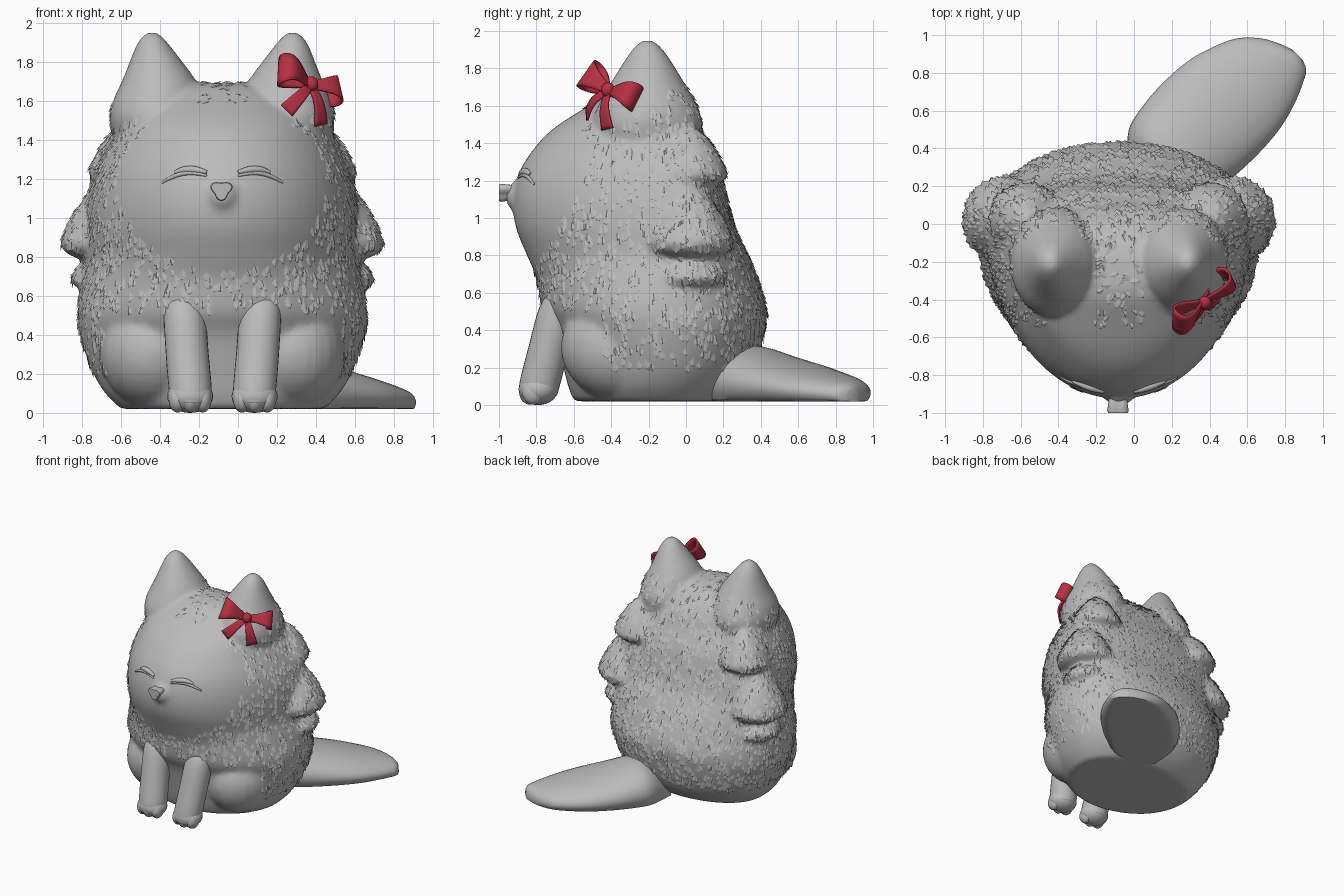
import bpy, bmesh, math, random
from mathutils import Vector
from mathutils.bvhtree import BVHTree

random.seed(4)
if "Cube" in bpy.data.objects:
    bpy.data.objects.remove(bpy.data.objects["Cube"])

CX = -0.08  # symmetry plane of the sitting animal


def material(name, rgb):
    m = bpy.data.materials.new(name)
    m.use_nodes = True
    m.diffuse_color = (*rgb, 1)
    m.node_tree.nodes["Principled BSDF"].inputs["Base Color"].default_value = (*rgb, 1)
    return m


GREY = material("soft grey", (0.5, 0.5, 0.5))
RED = material("ribbon red", (0.48, 0.03, 0.055))


def finish(name, bm, mat, smooth=True):
    me = bpy.data.meshes.new(name)
    bmesh.ops.recalc_face_normals(bm, faces=bm.faces)
    bm.to_mesh(me)
    bm.free()
    ob = bpy.data.objects.new(name, me)
    bpy.context.collection.objects.link(ob)
    me.materials.append(mat)
    for p in me.polygons:
        p.use_smooth = smooth
    return ob


def select(ob):
    bpy.ops.object.select_all(action='DESELECT')
    ob.select_set(True)
    bpy.context.view_layer.objects.active = ob


def loft(bm, rings):
    loops = [[bm.verts.new(p) for p in ring] for ring in rings]
    n = len(loops[0])
    for a, b in zip(loops, loops[1:]):
        for i in range(n):
            j = (i + 1) % n
            bm.faces.new((a[i], a[j], b[j], b[i]))
    bm.faces.new(loops[0])
    bm.faces.new(loops[-1])


def smooth_rows(rows, steps=4):
    # Catmull-Rom rows between the given ones
    out = []
    for i in range(len(rows) - 1):
        a, b, c, d = (rows[max(0, min(len(rows) - 1, i + k))] for k in (-1, 0, 1, 2))
        for t in [k / steps for k in range(steps)]:
            out.append([q + .5 * t * (r - p + t * (2 * p - 5 * q + 4 * r - s + t * (3 * (q - r) + s - p)))
                        for p, q, r, s in zip(a, b, c, d)])
    return out + [rows[-1]]


def angles(n):
    return [2 * math.pi * i / n for i in range(n)]


def blob(bm, centre, radii, flare=0):
    # Ellipsoid; flare turns it into a drooping tuft, wide and blunt below
    vs = bmesh.ops.create_uvsphere(bm, u_segments=24, v_segments=16, radius=1)["verts"]
    for v in vs:
        k = 1 - flare * v.co.z
        z = v.co.z * (.5 if flare and v.co.z < 0 else 1)
        v.co = Vector((v.co.x * k * radii[0], v.co.y * k * radii[1], z * radii[2])) + Vector(centre)


# Body and head: height, half width, front, widest point, back
bm = bmesh.new()
profile = [
    (.02, .52, -.60, -.15, .20), (.10, .60, -.63, -.15, .30), (.22, .67, -.66, -.12, .37),
    (.40, .73, -.71, -.10, .42), (.52, .74, -.77, -.10, .43), (.68, .72, -.80, -.05, .38),
    (.80, .70, -.85, 0, .33), (.95, .70, -.91, 0, .26), (1.1, .69, -.925, 0, .22),
    (1.25, .65, -.89, -.02, .18), (1.4, .58, -.79, -.05, .11), (1.5, .53, -.68, -.08, .07),
    (1.6, .42, -.52, -.14, 0), (1.66, .28, -.42, -.2, -.08), (1.69, .12, -.34, -.25, -.18)]
rings = []
for z, hw, yf, yc, yb in smooth_rows(profile):
    ring = []
    for a in angles(64):
        c, s = math.cos(a), math.sin(a)
        y = yc + (s ** .85 * (yb - yc) if s > 0 else s * (yc - yf))
        ring.append((CX + c * hw, y, z))
    rings.append(ring)
loft(bm, rings)

# Ears, side tufts and haunches, on both sides
ear = [(1.35, .34, .20, .24), (1.5, .34, .235, .29), (1.6, .335, .225, .265), (1.7, .325, .19, .21),
       (1.8, .34, .135, .15), (1.88, .355, .088, .098), (1.93, .36, .05, .055), (1.95, .36, .02, .025)]
for side in (-1, 1):
    loft(bm, [[(CX + side * cx + rx * math.cos(a), -.205 + ry * math.sin(a), z) for a in angles(36)]
              for z, cx, rx, ry in smooth_rows(ear)])
    blob(bm, (CX + side * .49, .02, 1.27), (.185, .19, .22), .4)
    blob(bm, (CX + side * .60, .02, .91), (.215, .22, .27), .4)
    blob(bm, (CX + side * .575, .02, .69), (.20, .20, .14), .2)
    blob(bm, (CX + side * .36, -.36, .31), (.27, .31, .285))
blob(bm, (CX, -.895, 1.115), (.08, .07, .085))  # muzzle
body = finish("body", bm, GREY)

# Fuse the parts into one soft skin
select(body)
remesh = body.modifiers.new("fuse", 'REMESH')
remesh.mode = 'VOXEL'
remesh.voxel_size = .018
remesh.use_smooth_shade = True
soft = body.modifiers.new("soften", 'SMOOTH')
soft.factor = .5
soft.iterations = 7
for m in ("fuse", "soften"):
    bpy.ops.object.modifier_apply(modifier=m)
skin = BVHTree.FromPolygons([v.co for v in body.data.vertices], [p.vertices[:] for p in body.data.polygons])


def furry(p, n):
    if p.z < .2 or p.z > 1.72 or n.z < -.75:
        return False
    if p.y < -.3 and ((p.x - CX) / .53) ** 2 + ((p.z - 1.16) / .43) ** 2 < 1:
        return False
    if p.y < -.45 and p.z < .52:
        return False
    ear_zone = p.z > 1.5 and abs(abs(p.x - CX) - .34) < .22
    return not ear_zone or p.y > -.1


# Fur: flat locks whose tips lift slightly off the coat
bm = bmesh.new()
spots = [p for p in body.data.polygons if furry(p.center, p.normal)]
for p in random.sample(spots, min(2600, len(spots))):
    n = p.normal
    down = Vector((random.uniform(-.4, .4), .1, -1))
    down = (down - n * down.dot(n)).normalized()
    across = n.cross(down)
    size = random.uniform(.04, .065)
    c = p.center
    root = bm.verts.new(c - down * size * .7 - n * .003)
    tip = bm.verts.new(c + down * size * .5 + n * .011)
    left, right = (bm.verts.new(c + across * s * size * .4 - n * .001) for s in (-1, 1))
    for tri in ((root, left, tip), (root, tip, right), (left, root, right), (left, right, tip)):
        bm.faces.new(tri)
finish("fur_locks", bm, GREY, smooth=False)

# Front legs with toed paws
leg = [(.62, .20, -.64, .08), (.52, .195, -.68, .105), (.3, .18, -.735, .11), (.12, .165, -.78, .11), (.05, .165, -.79, .1)]
for side, label in ((-1, "right"), (1, "left")):
    bm = bmesh.new()
    loft(bm, [[(CX + side * cx + r * math.cos(a), cy + r * math.sin(a), z) for a in angles(28)]
              for z, cx, cy, r in smooth_rows(leg)])
    blob(bm, (CX + side * .165, -.79, .085), (.118, .105, .085))
    for toe in (-1, 0, 1):
        blob(bm, (CX + side * .165 + toe * .064, -.832 + abs(toe) * .016, .068), (.046, .06, .066))
    finish(label + "_front_leg", bm, GREY)

# Tail lying on the ground, flat underneath: distance, sideways shift, half width, height
tail = [(.15, -.11, .08, .1), (.25, -.11, .19, .22), (.33, -.11, .26, .28), (.42, -.11, .29, .295),
        (.6, -.11, .31, .25), (.8, -.105, .305, .205), (.95, -.095, .275, .17), (1.08, -.085, .225, .14),
        (1.17, -.06, .16, .115), (1.22, -.03, .1, .095), (1.245, -.02, .04, .07)]
forward, sideways = Vector((.707, .707, 0)), Vector((.707, -.707, 0))
bm = bmesh.new()
loft(bm, [[forward * s + sideways * (v + w * math.cos(a)) +
           Vector((0, 0, .02 + max(0, h * (.35 + .65 * math.sin(a))))) for a in angles(36)]
          for s, v, w, h in smooth_rows(tail, 3)])
tail_ob = finish("tail", bm, GREY)
select(tail_ob)
bpy.ops.object.shade_smooth_by_angle(angle=math.radians(40))


# Closed eyes: a lid and a lash line lying on the face
def face_curve(name, pts, radius):
    cu = bpy.data.curves.new(name, 'CURVE')
    cu.dimensions = '3D'
    cu.bevel_depth = radius
    cu.bevel_resolution = 3
    cu.use_fill_caps = True
    sp = cu.splines.new('POLY')
    sp.points.add(len(pts) - 1)
    for i, (x, z) in enumerate(pts):
        hit = skin.ray_cast(Vector((x, -2, z)), Vector((0, 1, 0)))[0]
        sp.points[i].co = (*hit, 1)
        sp.points[i].radius = .45 + .55 * math.sin(math.pi * i / (len(pts) - 1))
    ob = bpy.data.objects.new(name, cu)
    bpy.context.collection.objects.link(ob)
    cu.materials.append(GREY)


for side, label in ((-1, "right"), (1, "left")):
    steps = [i / 14 for i in range(15)]
    arc = [(CX + side * (.08 + .23 * t), 1.215 - .035 * t + .03 * math.sin(math.pi * t)) for t in steps]
    face_curve(label + "_lash_line", arc, .012)
    face_curve(label + "_eyelid", [(x, z + .018) for x, z in arc[:11]], .02)

# Nose: rounded triangle pointing down
bm = bmesh.new()
loft(bm, [[(CX - .005 + k * r * math.cos(a), y, 1.142 + k * r * .9 * math.sin(a))
           for a in angles(30) for r in [.052 * (1 + .2 * math.cos(3 * (a + math.pi / 2)))]]
          for y, k in ((-.9, .8), (-.95, .9), (-.99, 1), (-1, .9))])
nose = finish("nose", bm, GREY)
select(nose)
bpy.ops.object.shade_smooth_by_angle(angle=math.radians(40))

# Bow: two loops, two hanging ends and a knot
knot = Vector((.37, -.41, 1.68))
face_out = Vector((.45, -.6, .4)).normalized()


def ribbon(name, rows):
    bm = bmesh.new()
    grid = [[bm.verts.new(p + w * k) for k in (-1, -.5, 0, .5, 1)] for p, w in rows]
    for a, b in zip(grid, grid[1:]):
        for i in range(4):
            bm.faces.new((a[i], a[i + 1], b[i + 1], b[i]))
    ob = finish(name, bm, RED)
    sol = ob.modifiers.new("thickness", 'SOLIDIFY')
    sol.thickness = .012
    sol.offset = 0


for label, reach, half in (("right", Vector((-.145, -.11, .085)), .068), ("left", Vector((.135, .135, -.035)), .055)):
    out = (face_out - reach * face_out.dot(reach) / reach.length_squared).normalized()
    wide = out.cross(reach).normalized()
    rows = []
    for i in range(25):
        s = math.sin(math.pi * i / 24)
        p = knot + reach * s ** .8 + out * .05 * math.sin(2 * math.pi * i / 24)
        rows.append((p, wide * (.02 + half * s)))
    ribbon(label + "_bow_loop", rows)

for label, end in (("right", Vector((.25, -.53, 1.55))), ("left", Vector((.425, -.42, 1.475)))):
    run = end - knot
    across = run.cross(face_out).normalized()
    ribbon(label + "_bow_end", [(knot + run * t + face_out * .03 * math.sin(math.pi * t), across * (.018 + .024 * t))
                                for t in [i / 10 for i in range(11)]])

bm = bmesh.new()
blob(bm, knot + face_out * .01, (.036, .036, .04))
finish("bow_knot", bm, RED)
